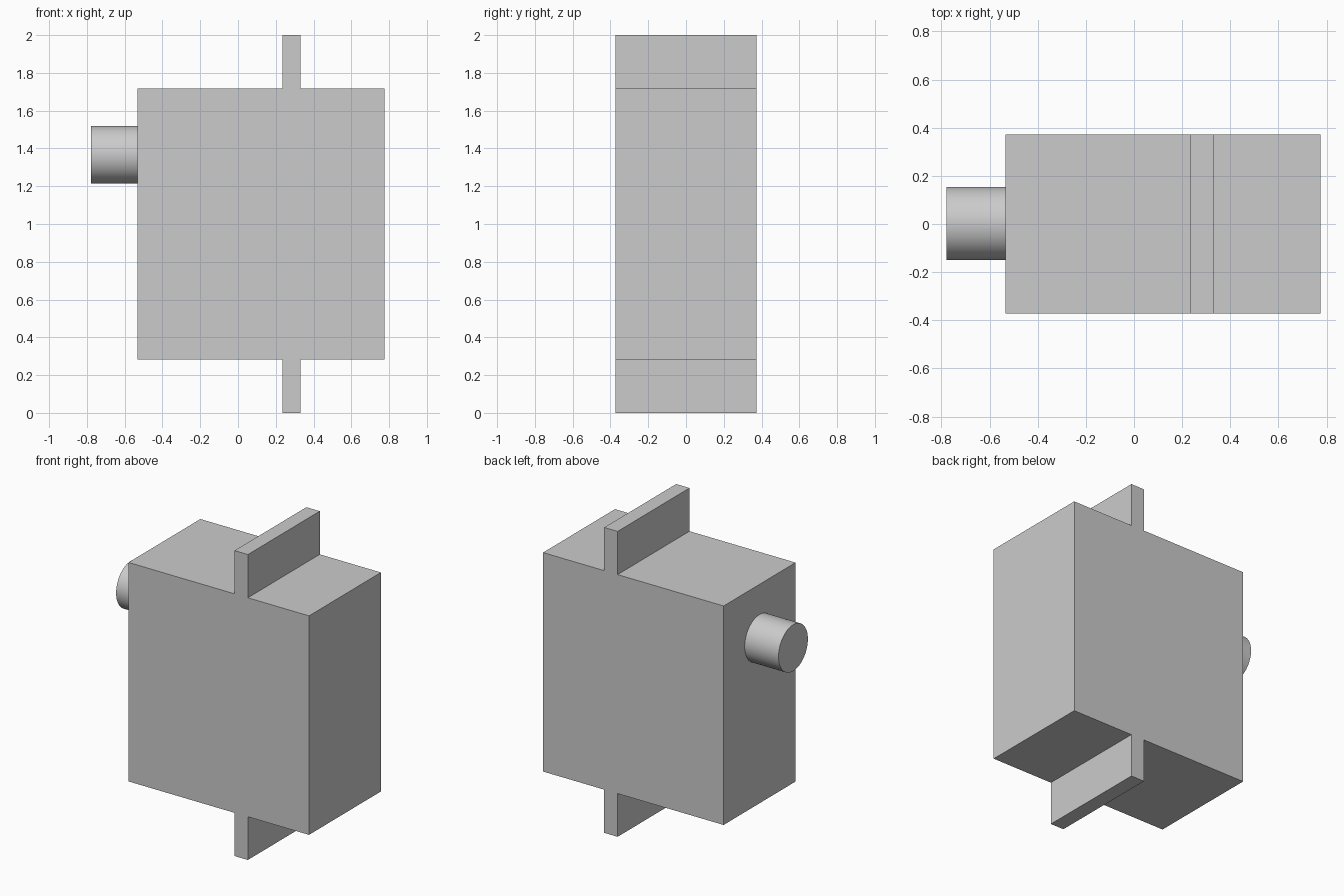
import bpy
import bmesh
from math import pi
from mathutils import Matrix

cube = bpy.data.objects.get("Cube")
if cube:
    bpy.data.objects.remove(cube, do_unlink=True)

GREY = (0.6, 0.6, 0.6, 1.0)
grey = bpy.data.materials.new("light grey")
grey.use_nodes = True
grey.diffuse_color = GREY
grey.node_tree.nodes["Principled BSDF"].inputs["Base Color"].default_value = GREY


def add_object(name, bm):
    bmesh.ops.recalc_face_normals(bm, faces=bm.faces)
    mesh = bpy.data.meshes.new(name)
    bm.to_mesh(mesh)
    bm.free()
    mesh.materials.append(grey)
    obj = bpy.data.objects.new(name, mesh)
    bpy.context.collection.objects.link(obj)
    return obj


# Housing with mounting tabs: one profile, mirrored top to bottom, extruded in depth
left, right = -0.533, 0.775
tab_left, tab_right = 0.235, 0.332
half_body, half_height, half_depth = 0.717, 1.0, 0.372
upper = [(left, half_body), (tab_left, half_body), (tab_left, half_height),
         (tab_right, half_height), (tab_right, half_body), (right, half_body)]
profile = upper + [(x, -z) for x, z in reversed(upper)]

bm = bmesh.new()
outline = bm.faces.new([bm.verts.new((x, -half_depth, z + half_height)) for x, z in profile])
extruded = bmesh.ops.extrude_face_region(bm, geom=[outline], use_keep_orig=True)
moved = [v for v in extruded["geom"] if isinstance(v, bmesh.types.BMVert)]
bmesh.ops.translate(bm, verts=moved, vec=(0, 2 * half_depth, 0))
add_object("housing_with_tabs", bm)

# Output shaft on the right side of the housing
shaft_end, shaft_radius, shaft_z = -0.778, 0.152, 1.367
bm = bmesh.new()
bmesh.ops.create_cone(
    bm, cap_ends=True, segments=64, radius1=shaft_radius, radius2=shaft_radius,
    depth=left - shaft_end,
    matrix=Matrix.Translation(((left + shaft_end) / 2, 0.002, shaft_z)) @ Matrix.Rotation(pi / 2, 4, "Y"))
shaft = add_object("output_shaft", bm)
bpy.ops.object.select_all(action="DESELECT")
shaft.select_set(True)
bpy.context.view_layer.objects.active = shaft
bpy.ops.object.shade_smooth_by_angle(angle=pi / 6)
